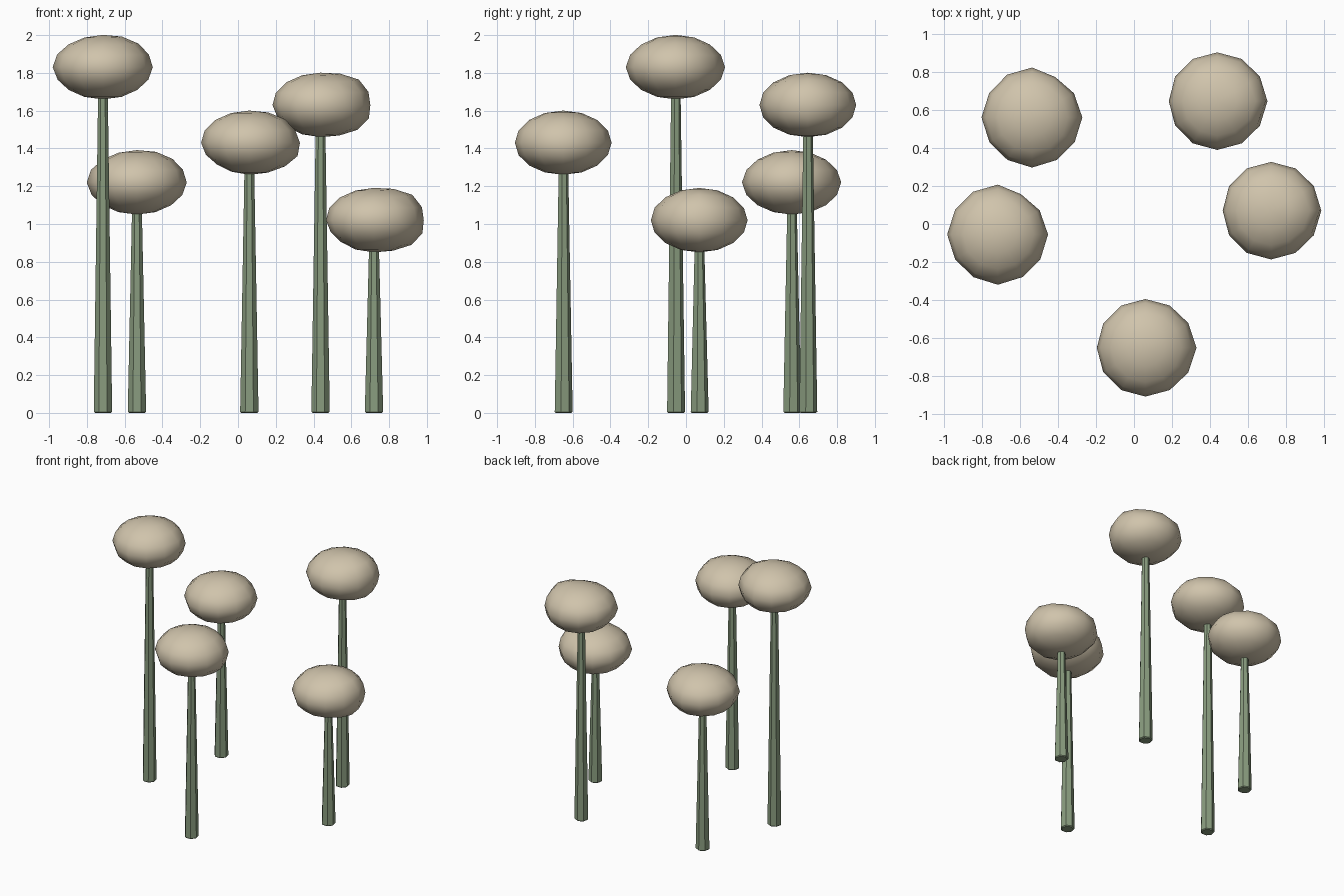
import bpy, bmesh, math
from mathutils import Vector

if "Cube" in bpy.data.objects:
    bpy.data.objects.remove(bpy.data.objects["Cube"])


def material(name, color):
    m = bpy.data.materials.new(name)
    m.diffuse_color = (*color, 1)
    m.use_nodes = True
    m.node_tree.nodes["Principled BSDF"].inputs["Base Color"].default_value = m.diffuse_color
    return m


BARK = material("sage_bark", (0.25, 0.33, 0.21))
LEAF = material("tan_foliage", (0.63, 0.55, 0.41))


def finish(bm, name, mat, smooth):
    mesh = bpy.data.meshes.new(name)
    for f in bm.faces:
        f.smooth = smooth
    bm.to_mesh(mesh)
    bm.free()
    mesh.materials.append(mat)
    obj = bpy.data.objects.new(name, mesh)
    bpy.context.collection.objects.link(obj)
    return obj


# Tapered seven-sided trunk with a small chamfer at the foot
def trunk(name, x, y, height):
    bm = bmesh.new()
    bmesh.ops.create_cone(bm, cap_ends=True, segments=7, radius1=0.05,
                          radius2=0.026, depth=height)
    bmesh.ops.translate(bm, verts=bm.verts, vec=(0, 0, height / 2))
    foot = [e for e in bm.edges if all(v.co.z < 0.01 for v in e.verts)]
    bmesh.ops.bevel(bm, geom=foot, offset=0.006, segments=1, affect='EDGES')
    finish(bm, name, BARK, False).location = (x, y, 0)


# Flattened twelve-sided crown, pushed out or in along a few directions
def crown(name, x, y, top, lumps):
    bm = bmesh.new()
    bmesh.ops.create_uvsphere(bm, u_segments=12, v_segments=8, radius=1)
    for v in bm.verts:
        n = v.co.normalized()
        s = 1 + sum(a * max(0, n.dot(Vector(d).normalized())) ** 8 for d, a in lumps)
        v.co = Vector((n.x * 0.256 * s, n.y * 0.256 * s, n.z * 0.17 * s))
    finish(bm, name, LEAF, True).location = (x, y, top - 0.17)


ROUND = [((0, 1, 0), 0.04), ((-1, 0, 0.1), 0.04), ((0, -1, 0), 0.03), ((1, 0, 0), 0.03),
         ((0.6, 0, 0.8), 0.04), ((0.5, 0.85, 0), -0.06)]
LEANING = [((1, 0, -0.4), 0.08), ((-0.7, 0, -0.7), -0.05), ((0.7, 0, 0.7), 0.04)]
BOXY = [((0.75, 0, 0.7), 0.12), ((0.85, 0, -0.6), 0.1), ((-0.8, 0, -0.6), -0.04)]

TREES = [(-0.715, -0.055, 2.0, ROUND), (-0.535, 0.56, 1.39, ROUND),
         (0.06, -0.65, 1.60, LEANING), (0.437, 0.645, 1.80, BOXY),
         (0.72, 0.07, 1.19, BOXY)]

for i, (x, y, top, lumps) in enumerate(TREES, 1):
    trunk(f"trunk_{i}", x, y, top - 0.28)
    crown(f"crown_{i}", x, y, top, lumps)
